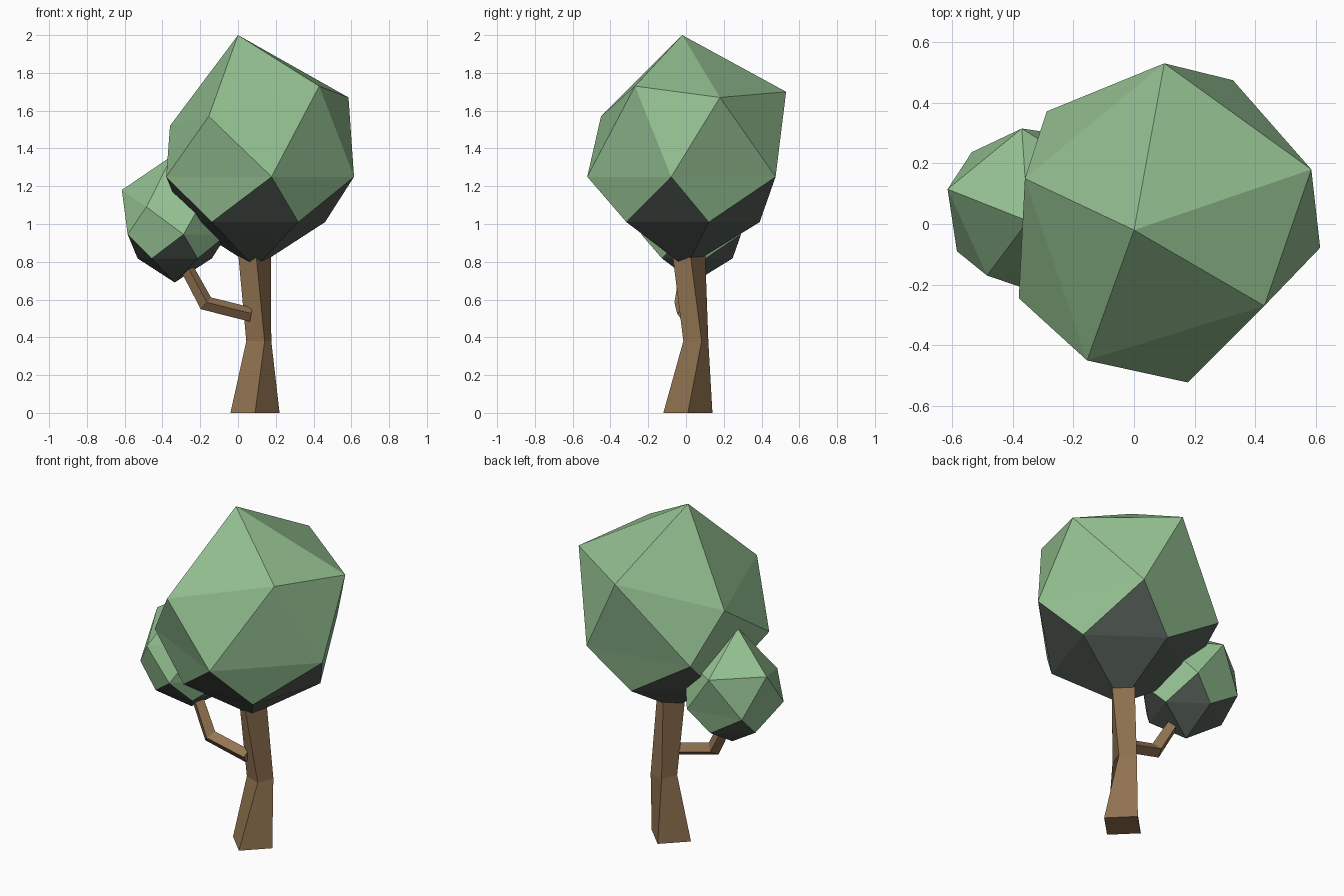
import bpy, bmesh, math
from mathutils import Vector

if "Cube" in bpy.data.objects:
    bpy.data.objects.remove(bpy.data.objects["Cube"])


def material(name, rgb):
    m = bpy.data.materials.new(name)
    m.diffuse_color = (*rgb, 1)
    m.use_nodes = True
    m.node_tree.nodes["Principled BSDF"].inputs["Base Color"].default_value = m.diffuse_color
    return m


BARK = material("bark_brown", (0.29, 0.175, 0.083))
LEAF = material("leaf_green", (0.29, 0.52, 0.28))
UNDER = material("leaf_underside_dark", (0.088, 0.107, 0.09))


def finish(bm, name, mats):
    bmesh.ops.recalc_face_normals(bm, faces=bm.faces)
    me = bpy.data.meshes.new(name)
    bm.to_mesh(me)
    bm.free()
    for m in mats:
        me.materials.append(m)
    ob = bpy.data.objects.new(name, me)
    bpy.context.collection.objects.link(ob)


def pentagon(bm, c, r, z, start):
    return [bm.verts.new((c[0] + r * math.cos(math.radians(start + 72 * k)),
                          c[1] + r * math.sin(math.radians(start + 72 * k)), z))
            for k in range(5)]


# Crown: uneven icosahedron with a dark five-sided underside
def crown(name, c, s, z_low, top, upper):
    bm = bmesh.new()
    T = bm.verts.new(top)
    U = [bm.verts.new(p) for p in upper]
    L = pentagon(bm, c, 0.53 * s, z_low, -80.5)
    M = pentagon(bm, c, 0.39 * s, z_low - 0.24 * s, -54)
    B = bm.verts.new((c[0], c[1], z_low - 0.48 * s))
    for k in range(5):
        n = (k + 1) % 5
        for f in ((T, U[k], U[n]), (L[k], L[n], U[k]),
                  (U[k], L[n], U[n]), (L[k], M[k], L[n])):
            bm.faces.new(f)
        for f in ((L[k], M[k - 1], M[k]), (M[k], M[k - 1], B)):
            bm.faces.new(f).material_index = 1
    finish(bm, name, [LEAF, UNDER])


crown("main_crown", (0.09, 0.0), 1.0, 1.25, (0.0, -0.02, 2.0),
      [(0.43, -0.27, 1.73), (0.585, 0.18, 1.67), (0.10, 0.53, 1.70),
       (-0.36, 0.15, 1.52), (-0.155, -0.45, 1.57)])
crown("small_crown", (-0.335, 0.04), 0.53, 0.945, (-0.35, 0.01, 1.36),
      [(-0.15, -0.12, 1.19), (-0.08, 0.13, 1.17), (-0.37, 0.315, 1.17),
       (-0.615, 0.115, 1.18), (-0.485, -0.17, 1.09)])


# Four-sided limb lofted through rings of (centre, radius, twist, axis)
def limb(name, rings):
    bm = bmesh.new()
    prev = None
    for c, r, twist, axis in rings:
        q = Vector((0, 0, 1)).rotation_difference(Vector(axis))
        ring = []
        for k in range(4):
            a = math.radians(twist + 90 * k)
            ring.append(bm.verts.new(Vector(c) + q @ Vector((r * math.cos(a), r * math.sin(a), 0))))
        if prev:
            for k in range(4):
                n = (k + 1) % 4
                bm.faces.new((prev[k], prev[n], ring[n], ring[k]))
        else:
            bm.faces.new(ring)
        prev = ring
    bm.faces.new(prev)
    finish(bm, name, [BARK])


UP = (0, 0, 1)
limb("trunk", [((0.09, 0.01, 0), 0.13, 0, UP),
               ((0.11, 0.052, 0.38), 0.073, 25, UP),
               ((0.088, 0.015, 0.84), 0.087, 5, UP)])
limb("side_branch", [((0.07, -0.01, 0.52), 0.038, 10, (-1, 0, 0.2)),
                     ((-0.17, -0.02, 0.58), 0.042, 10, (-0.8, 0, 0.7)),
                     ((-0.27, 0.005, 0.765), 0.036, 10, (-0.4, 0.1, 0.9)),
                     ((-0.30, 0.02, 0.83), 0.034, 10, (-0.4, 0.1, 0.9))])
